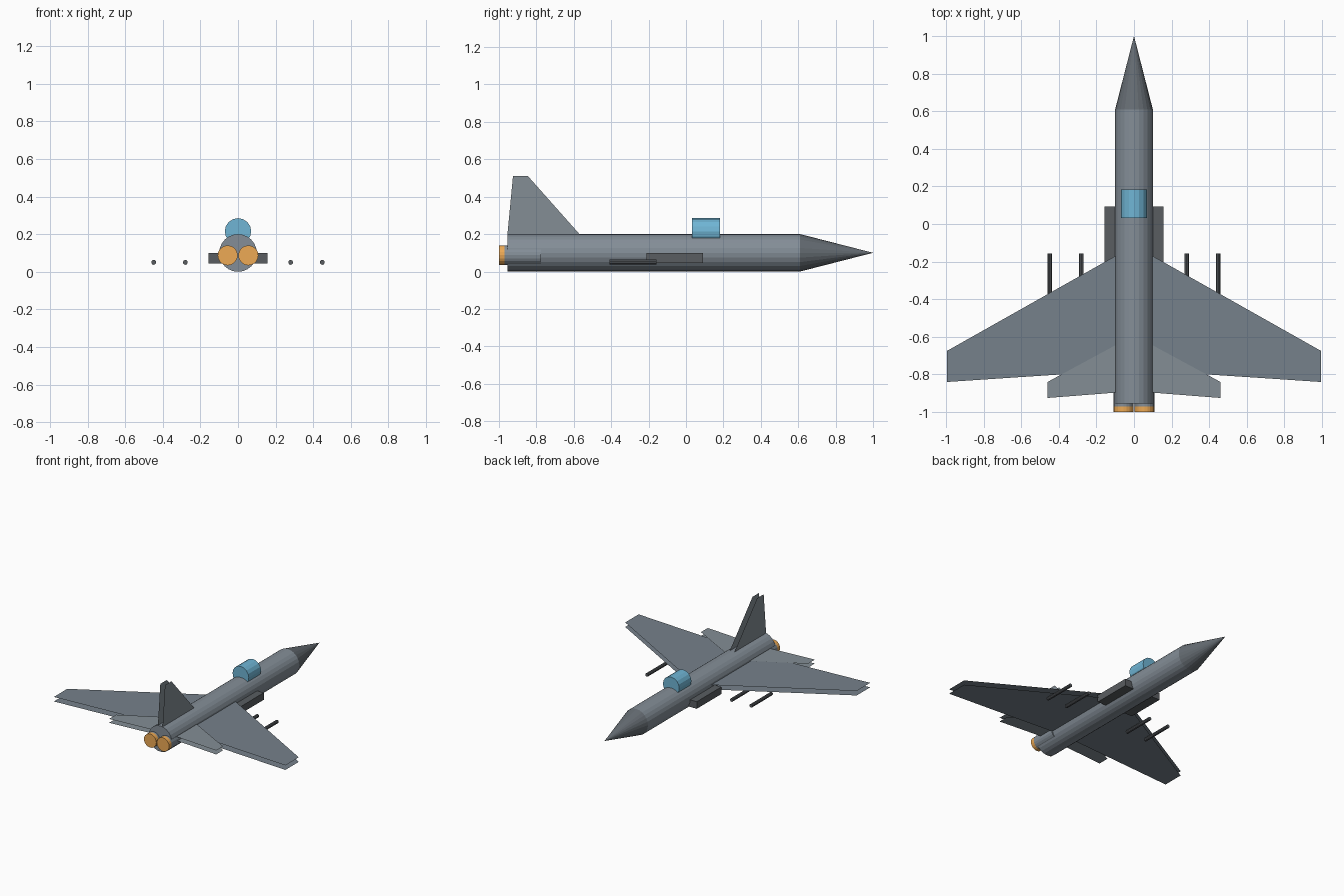
import bpy, bmesh, math
from mathutils import Vector, Matrix

if "Cube" in bpy.data.objects:
    bpy.data.objects.remove(bpy.data.objects["Cube"])


def material(name, rgb):
    m = bpy.data.materials.new(name)
    m.diffuse_color = (*rgb, 1)
    m.use_nodes = True
    m.node_tree.nodes["Principled BSDF"].inputs["Base Color"].default_value = m.diffuse_color
    return m


BODY = material("body_grey", (0.23, 0.27, 0.31))
WING = material("wing_grey", (0.18, 0.22, 0.26))
TAIL = material("tail_grey", (0.23, 0.27, 0.30))
DARK = material("dark_grey", (0.10, 0.11, 0.12))
NOSE = material("nose_grey", (0.13, 0.15, 0.17))
GLASS = material("canopy_blue", (0.16, 0.46, 0.66))
GLOW = material("exhaust_orange", (0.85, 0.40, 0.09))


def finish(bm, name, mat):
    me = bpy.data.meshes.new(name)
    bm.to_mesh(me)
    bm.free()
    me.materials.append(mat)
    ob = bpy.data.objects.new(name, me)
    bpy.context.collection.objects.link(ob)
    return ob


def tube(name, x, z, y0, y1, r0, r1, sides, mat):
    """Capped cylinder or cone along y."""
    bm = bmesh.new()
    turn = Matrix.Translation((x, (y0 + y1) / 2, z)) @ Matrix.Rotation(-math.pi / 2, 4, 'X')
    bmesh.ops.create_cone(bm, cap_ends=True, segments=sides, radius1=r0,
                          radius2=r1, depth=y1 - y0, matrix=turn)
    return finish(bm, name, mat)


def box(name, lo, hi, mat):
    bm = bmesh.new()
    lo, hi = Vector(lo), Vector(hi)
    bmesh.ops.create_cube(bm, size=1, matrix=Matrix.Translation((lo + hi) / 2)
                          @ Matrix.Diagonal((*(hi - lo), 1)))
    return finish(bm, name, mat)


def skins(name, outline, offset, mat):
    """Prism between outline and outline + offset, left open around its rim."""
    bm = bmesh.new()
    offset = Vector(offset)
    low = [bm.verts.new(p) for p in outline]
    high = [bm.verts.new(Vector(p) + offset) for p in outline]
    bm.faces.new(low)
    bm.faces.new(high)
    n = len(low)
    rim = [bm.faces.new((low[i], low[(i + 1) % n], high[(i + 1) % n], high[i]))
           for i in range(n)]
    bmesh.ops.recalc_face_normals(bm, faces=bm.faces)
    bmesh.ops.delete(bm, geom=rim, context='FACES')
    return finish(bm, name, mat)


# Body, nose and canopy
tube("fuselage", 0, 0.10, -0.955, 0.61, 0.10, 0.10, 24, BODY)
tube("nose_cone", 0, 0.10, 0.61, 1.0, 0.10, 0, 24, NOSE)
tube("canopy", 0, 0.215, 0.033, 0.183, 0.07, 0.07, 16, GLASS)

# Vertical fin
fin = [(-0.02, -0.955, 0.195), (-0.02, -0.925, 0.51),
       (-0.02, -0.845, 0.51), (-0.02, -0.565, 0.195)]
skins("tail_fin", fin, (0.04, 0, 0), TAIL)

wing = [(0.09, -0.165), (0.995, -0.675), (0.995, -0.84), (0.09, -0.78)]
stab = [(0.09, -0.64), (0.46, -0.84), (0.46, -0.925), (0.09, -0.896)]

# Paired parts
for side, s in (("left", -1), ("right", 1)):
    skins(side + "_wing", [(s * x, y, 0.08) for x, y in wing], (0, 0, 0.035), WING)
    skins(side + "_tailplane", [(s * x, y, 0.09) for x, y in stab], (0, 0, 0.03), TAIL)
    xs = sorted((s * 0.065, s * 0.157))
    box(side + "_intake", (xs[0], -0.21, 0.045), (xs[1], 0.092, 0.10), DARK)
    tube(side + "_engine", s * 0.055, 0.087, -0.97, -0.775, 0.053, 0.053, 20, BODY)
    tube(side + "_exhaust", s * 0.055, 0.087, -1.0, -0.97, 0.053, 0.053, 20, GLOW)
    for label, x in (("inner", 0.28), ("outer", 0.448)):
        tube(f"{side}_{label}_missile", s * x, 0.05, -0.41, -0.158, 0.013, 0.013, 10, DARK)
